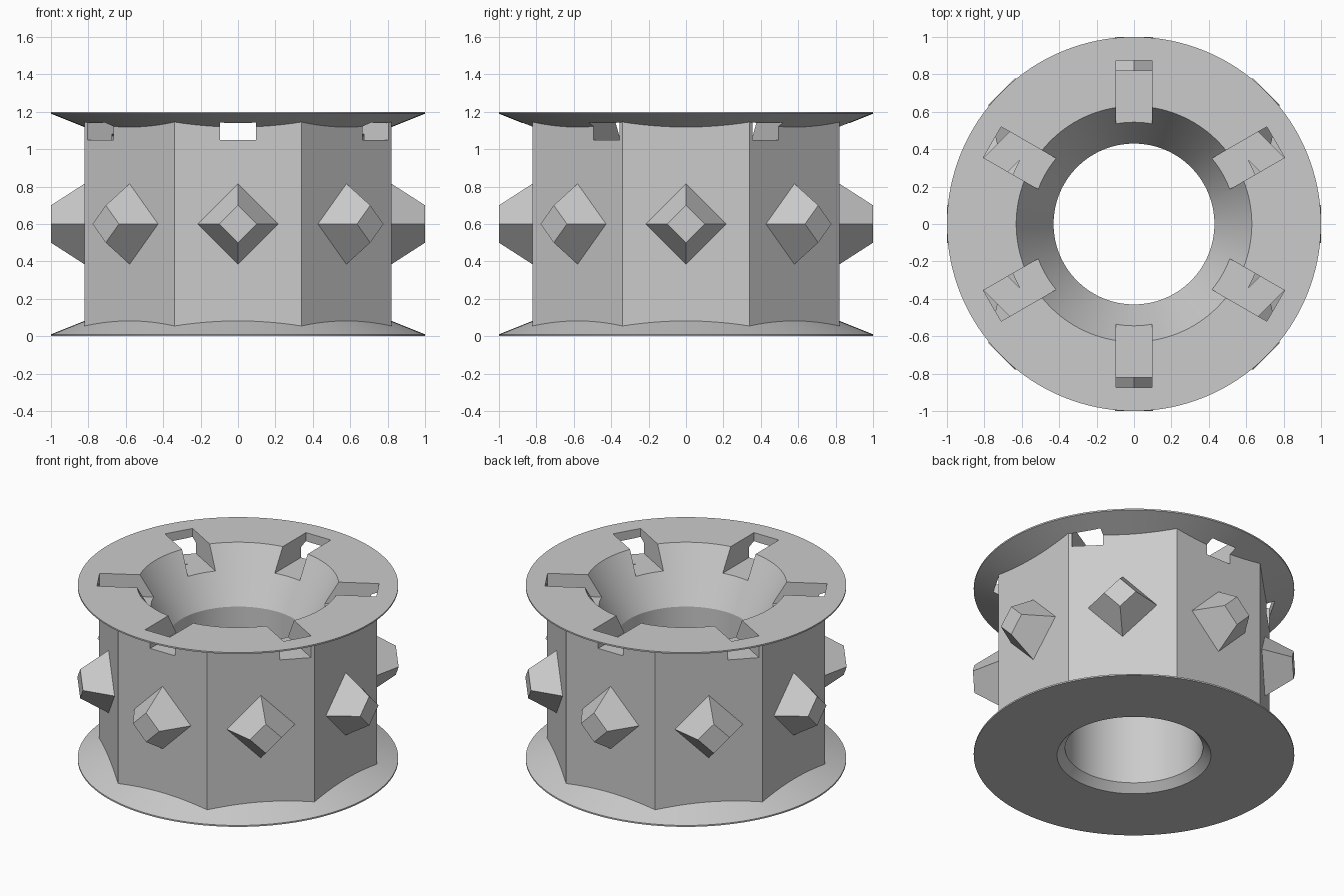
import bpy, bmesh, math
from mathutils import Matrix, Vector

cube = bpy.data.objects.get("Cube")
if cube:
    bpy.data.objects.remove(cube, do_unlink=True)

grey = bpy.data.materials.new("plain_grey")
grey.use_nodes = True
colour = (0.6, 0.6, 0.6, 1)
grey.diffuse_color = colour
grey.node_tree.nodes["Principled BSDF"].inputs["Base Color"].default_value = colour


def make_object(name, bm):
    bmesh.ops.recalc_face_normals(bm, faces=bm.faces)
    mesh = bpy.data.meshes.new(name)
    bm.to_mesh(mesh)
    bm.free()
    mesh.materials.append(grey)
    obj = bpy.data.objects.new(name, mesh)
    bpy.context.collection.objects.link(obj)
    return obj


def revolve(name, profile, sides, start=0.0):
    """Closed ring made by turning a closed (radius, height) profile about z."""
    bm = bmesh.new()
    rings = []
    for i in range(sides):
        a = start + math.tau * i / sides
        rings.append([bm.verts.new((r * math.cos(a), r * math.sin(a), z)) for r, z in profile])
    n = len(profile)
    for i, ring in enumerate(rings):
        nxt = rings[(i + 1) % sides]
        for j in range(n):
            k = (j + 1) % n
            bm.faces.new((ring[j], nxt[j], nxt[k], ring[k]))
    return make_object(name, bm)


def combine(target, tool, operation):
    mod = target.modifiers.new(operation.lower(), "BOOLEAN")
    mod.operation = operation
    mod.solver = "EXACT"
    mod.object = tool
    bpy.context.view_layer.objects.active = target
    bpy.ops.object.modifier_apply(modifier=mod.name)
    bpy.data.objects.remove(tool, do_unlink=True)


# Round spool: thin-edged flanges, funnel mouth, straight bore, chamfered base
spool = revolve("spool_body", [
    (0.48, 0), (1, 0), (1, 0.01), (0.7, 0.13), (0.7, 1.07), (1, 1.19),
    (1, 1.2), (0.63, 1.2), (0.43, 0.85), (0.43, 0.05)], 128)

# Eight-sided wall between the flanges
APOTHEM = 0.82
corner = APOTHEM / math.cos(math.pi / 8)
wall = revolve("octagonal_wall", [
    (0.73, 0.03), (corner, 0.03), (corner, 1.17), (0.73, 1.17)], 8, math.pi / 8)
combine(spool, wall, "UNION")

# Six radial slots through the top flange
bm = bmesh.new()
for i in range(6):
    turn = Matrix.Rotation(math.radians(30 + 60 * i), 4, "Z")
    place = Matrix.Translation((0.6125, 0, 1.2)) @ Matrix.Diagonal((0.525, 0.19, 0.3, 1))
    bmesh.ops.create_cube(bm, size=1, matrix=turn @ place)
slots = make_object("slot_cutter", bm)
slots.hide_render = True
combine(spool, slots, "DIFFERENCE")

bpy.ops.object.select_all(action="DESELECT")
spool.select_set(True)
bpy.context.view_layer.objects.active = spool
bpy.ops.object.shade_smooth_by_angle(angle=math.radians(15))

# One blunt diamond stud on each wall face
bm = bmesh.new()
for i in range(8):
    turn = Matrix.Rotation(math.tau * i / 8, 4, "Z")
    place = Matrix.Translation((0.905, 0, 0.6)) @ Matrix.Rotation(math.pi / 2, 4, "Y")
    bmesh.ops.create_cone(bm, cap_ends=True, segments=4, radius1=0.222, radius2=0.1,
                          depth=0.19, matrix=turn @ place)
make_object("diamond_studs", bm)
